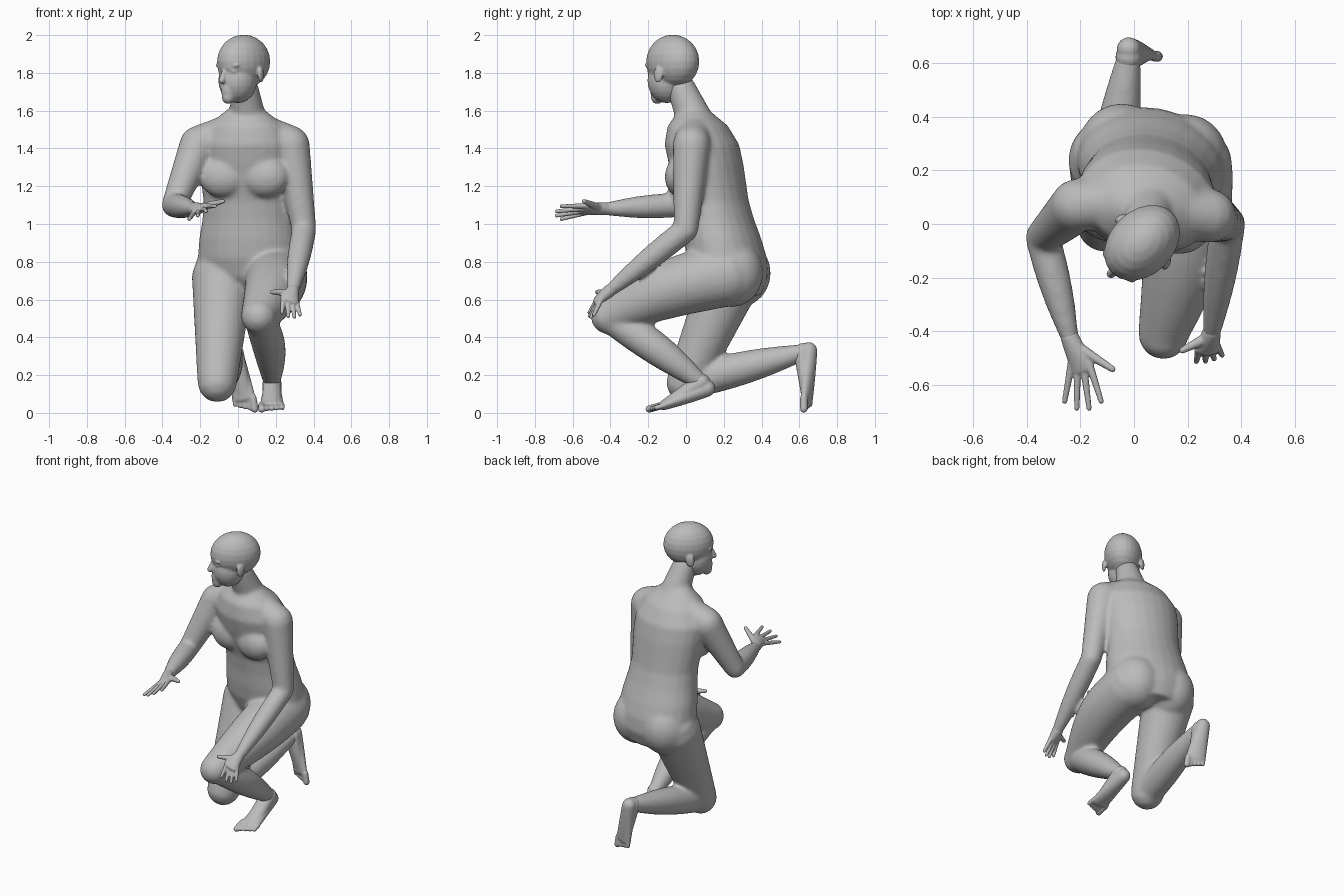
import bpy, bmesh
from math import sin, cos, pi
from mathutils import Vector, Matrix

cube = bpy.data.objects.get("Cube")
if cube:
    bpy.data.objects.remove(cube, do_unlink=True)

clay = bpy.data.materials.new("grey_clay")
clay.use_nodes = True
clay.diffuse_color = (0.5, 0.5, 0.5, 1)
clay.node_tree.nodes["Principled BSDF"].inputs["Base Color"].default_value = clay.diffuse_color

RIGHTWARD, UPWARD = Vector((1, 0, 0)), Vector((0, 0, 1))
SIDES = 24


def loft(bm, stations, direction, side):
    """Skin elliptical rings given as (centre, half width, half depth)."""
    across = (side - direction * side.dot(direction)).normalized()
    through = direction.cross(across)
    angles = [2 * pi * k / SIDES for k in range(SIDES)]
    rings = [[bm.verts.new(centre + across * width * cos(angle) + through * depth * sin(angle))
              for angle in angles] for centre, width, depth in stations]
    for lower, upper in zip(rings, rings[1:]):
        for k in range(SIDES):
            bm.faces.new((lower[k - 1], lower[k], upper[k], upper[k - 1]))
    bm.faces.new(rings[0])
    bm.faces.new(rings[-1])


def limb(bm, start, end, start_radius, end_radius, bulge=0, flat=1, side=RIGHTWARD, bow=(0, 0, 0)):
    """Tapered, round-ended form; it may swell, bow in the middle or flatten towards its end."""
    start, end, bow = Vector(start), Vector(end), Vector(bow)
    direction = (end - start).normalized()
    steps = 10
    stations = []
    for i in range(-3, steps + 4):
        t = min(max(i / steps, 0), 1)
        cap = (i - t * steps) / 3 * 1.4
        radius = start_radius + (end_radius - start_radius) * t + bulge * sin(pi * t)
        depth = radius * (1 + (flat - 1) * t)
        centre = start.lerp(end, t) + bow * sin(pi * t) + direction * depth * sin(cap)
        stations.append((centre, radius * cos(cap), depth * cos(cap)))
    loft(bm, stations, direction, side)


def ball(bm, centre, size, turn=0):
    place = Matrix.Translation(centre) @ Matrix.Rotation(turn, 4, 'Z')
    bmesh.ops.create_uvsphere(bm, u_segments=SIDES, v_segments=SIDES // 2, radius=1,
                              matrix=place @ Matrix.Diagonal((*size, 1)))


def finish(name, bm, voxel, smoothing):
    """Fuse the overlapping forms into one smooth skin."""
    bmesh.ops.recalc_face_normals(bm, faces=bm.faces)
    mesh = bpy.data.meshes.new(name)
    bm.to_mesh(mesh)
    bm.free()
    mesh.materials.append(clay)
    mesh.shade_smooth()
    obj = bpy.data.objects.new(name, mesh)
    bpy.context.collection.objects.link(obj)
    fuse = obj.modifiers.new("fuse", 'REMESH')
    fuse.mode = 'VOXEL'
    fuse.voxel_size = voxel
    fuse.use_smooth_shade = True
    soften = obj.modifiers.new("soften", 'SMOOTH')
    soften.factor = 0.5
    soften.iterations = smoothing


# Joints of the pose
left_shoulder, left_elbow, left_wrist = (.28, .03, 1.42), (.35, 0, .97), (.29, -.4, .65)
right_shoulder, right_elbow, right_wrist = (-.21, .07, 1.42), (-.34, -.05, 1.1), (-.24, -.42, 1.08)
left_hip, left_knee, left_ankle = (.2, .21, .73), (.11, -.41, .51), (.18, .08, .16)
right_hip, right_knee, right_ankle = (-.08, .24, .72), (-.11, 0, .16), (-.02, .62, .32)

# Torso: evenly spaced girths from crotch to neck, leaning forward and turned to the right
body = bmesh.new()
girths = (.18, .26, .28, .27, .25, .24, .25, .26, .26, .21, .08)
turn = -0.2
stations = []
for i, girth in enumerate(girths):
    rise = i / 10
    stations.append((Vector((.07 - rise * .03, .26 - rise * .22, .62 + rise)), girth, girth * .75))
loft(body, stations, UPWARD, Vector((cos(turn), sin(turn), 0)))
for s in (-1, 1):
    ball(body, (.03 + s * .11, -.01 - s * .02, 1.25), (.13, .08, .11), turn)
    ball(body, (.07 + s * .12, .26 - s * .02, .74), (.16, .17, .18), turn)
limb(body, (.06, .06, 1.52), (.03, -.03, 1.73), .1, .075)

# Arms
limb(body, (.13, .05, 1.49), left_shoulder, .09, .1)
limb(body, left_shoulder, left_elbow, .1, .065)
limb(body, left_elbow, left_wrist, .065, .035, bulge=.01)
limb(body, (-.05, .08, 1.49), right_shoulder, .09, .1)
limb(body, right_shoulder, right_elbow, .1, .065)
limb(body, right_elbow, right_wrist, .065, .035, bulge=.01)

# Legs
limb(body, left_hip, left_knee, .17, .095, bulge=.02, bow=(.03, 0, .03))
limb(body, left_knee, left_ankle, .08, .045, bulge=.025, bow=(.02, 0, .01))
limb(body, right_hip, right_knee, .165, .105)
limb(body, right_knee, right_ankle, .09, .045, bulge=.02)
finish("body", body, 0.011, 14)

# Head, shaped facing the front, then turned to the right
head = bmesh.new()
ball(head, (0, 0, 1.86), (.12, .16, .142))
ball(head, (0, -.045, 1.76), (.1, .105, .12))
limb(head, (0, -.1, 1.76), (0, -.115, 1.67), .05, .035)
limb(head, (0, -.14, 1.82), (0, -.163, 1.76), .012, .018)
for lip in (1.7, 1.716):
    ball(head, (0, -.139, lip), (.03, .014, .009))
for s in (-1, 1):
    ball(head, (s * .045, -.125, 1.84), (.04, .016, .014))
    ball(head, (s * .045, -.122, 1.81), (.022, .016, .014))
    ball(head, (s * .12, .01, 1.79), (.012, .028, .042), s * .3)
bmesh.ops.transform(head, verts=head.verts, matrix=Matrix.Translation((.03, -.07, 0))
                    @ Matrix.Rotation(-pi / 4, 4, 'Z'))
finish("head", head, 0.006, 8)


def hand(name, wrist, index, little, reach, fan, thumb):
    """Flat palm, four fingers fanning out from the knuckle line, and a thumb."""
    bm = bmesh.new()
    wrist, index, little, reach, thumb = map(Vector, (wrist, index, little, reach, thumb))
    across = little - index
    limb(bm, wrist, index.lerp(little, .5), .034, .05, flat=.4, side=across)
    for i in range(4):
        t = i / 3
        knuckle = index.lerp(little, t)
        tip = knuckle + reach * (1 + sin(pi * t) * .25) + across * (t - .5) * fan
        limb(bm, knuckle.lerp(wrist, .2), tip, .015, .01, side=across)
    limb(bm, wrist.lerp(index, .3), thumb, .022, .012, side=UPWARD)
    finish(name, bm, 0.0045, 3)


hand("left_hand", left_wrist, (.23, -.48, .6), (.31, -.46, .59),
     reach=(.01, -.03, -.07), fan=.2, thumb=(.18, -.47, .64))
hand("right_hand", right_wrist, (-.15, -.54, 1.1), (-.23, -.54, 1.06),
     reach=(0, -.12, -.02), fan=.7, thumb=(-.08, -.54, 1.12))


def foot(name, ankle, heel, sole, tip, across):
    """Wedge from heel to ball, an instep and five toes; across points to the little toe."""
    bm = bmesh.new()
    ankle, heel, sole, tip, across = map(Vector, (ankle, heel, sole, tip, across))
    limb(bm, heel, sole, .045, .065, flat=.4, side=across)
    limb(bm, ankle, sole, .05, .05, flat=.5, side=across)
    for i in range(5):
        radius = .014 if i else .02
        offset = across * (i - 2) * .027
        limb(bm, sole + offset, tip + offset + (sole - tip) * i * .1, radius, radius, side=across)
    finish(name, bm, 0.006, 4)


foot("left_foot", left_ankle, (.18, .11, .13), (.18, -.12, .04),
     tip=(.18, -.19, .02), across=(1, .1, 0))
foot("right_foot", right_ankle, (-.02, .65, .33), (.03, .64, .08),
     tip=(.04, .64, .02), across=(-.9, .3, 0))
